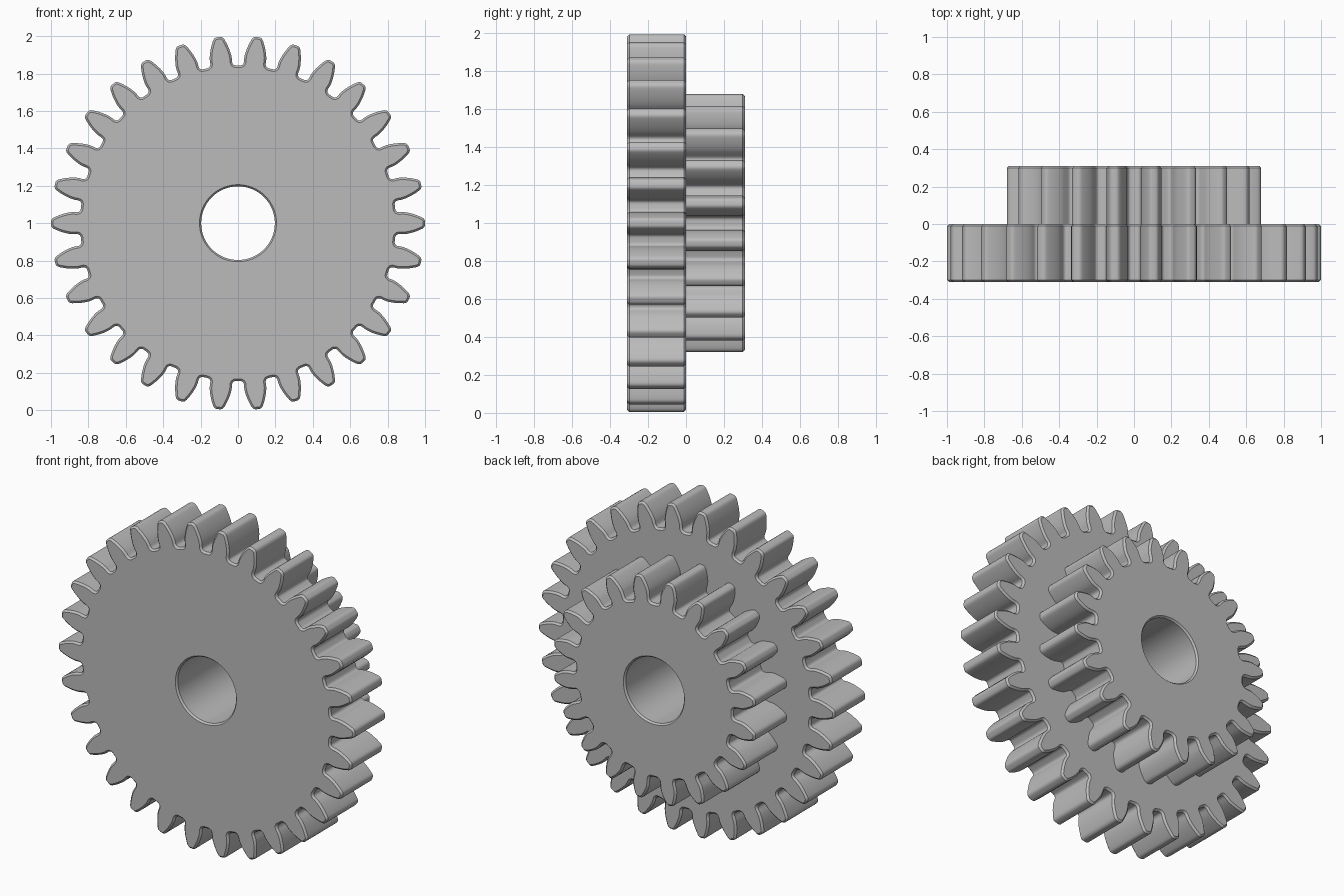
import bpy
import bmesh
from math import pi, sin, cos, tan, acos, sqrt, radians
from mathutils import Vector

if "Cube" in bpy.data.objects:
    bpy.data.objects.remove(bpy.data.objects["Cube"], do_unlink=True)

MODULE = 0.0625
PRESSURE = radians(20)
CHAMFER = 0.011
BORE = 0.197
BORE_SEGMENTS = 64

grey = bpy.data.materials.new("plain grey")
grey.use_nodes = True
grey.diffuse_color = (0.5, 0.5, 0.5, 1)
grey.node_tree.nodes["Principled BSDF"].inputs["Base Color"].default_value = (0.5, 0.5, 0.5, 1)


def polar(r, a):
    return Vector((r * cos(a), r * sin(a)))


def curve(a, b, c, steps):
    """Rounded corner from a to c, pulled towards b."""
    return [a * (1 - t) ** 2 + b * 2 * t * (1 - t) + c * t * t
            for t in (i / steps for i in range(steps + 1))]


def half_tooth(teeth):
    """One flank with root fillet and rounded tip, tooth centred on angle 0."""
    pitch_r = MODULE * teeth / 2
    tip_r, root_r, base_r = pitch_r + MODULE, pitch_r - 1.5 * MODULE, pitch_r * cos(PRESSURE)

    def flank(r):
        a = acos(min(1, base_r / r))
        return pi / (2 * teeth) + tan(PRESSURE) - PRESSURE - (tan(a) - a)

    foot = flank(base_r)
    gap = pi / teeth
    tip = polar(tip_r, flank(tip_r))
    pts = [polar(tip_r, 0)]
    pts += curve(polar(tip_r, flank(tip_r) * 0.35), tip,
                 polar(tip_r - 0.016, flank(tip_r - 0.016)), 5)
    for i in range(1, 8):
        r = tip_r - 0.016 + (base_r - tip_r + 0.016) * i / 7
        pts.append(polar(r, flank(r)))
    pts += curve(polar(root_r + 0.025, foot), polar(root_r, foot),
                 polar(root_r, foot + (gap - foot) * 0.7), 6)
    return pts


def gear_outline(teeth, turn):
    half = half_tooth(teeth)
    tooth = [Vector((p.x, -p.y)) for p in reversed(half[1:])] + half
    outline = []
    for k in range(teeth):
        a = turn + 2 * pi * k / teeth
        outline += [Vector((p.x * cos(a) - p.y * sin(a), p.x * sin(a) + p.y * cos(a)))
                    for p in tooth]
    return outline


def shrink(outline, d):
    """Move every point inwards, square to the outline."""
    result = []
    for i, p in enumerate(outline):
        along = (outline[(i + 1) % len(outline)] - outline[i - 1]).normalized()
        result.append(p + Vector((-along.y, along.x)) * d)
    return result


def circle(r):
    return [polar(r, 2 * pi * i / BORE_SEGMENTS) for i in range(BORE_SEGMENTS)]


def make_wall(bm, rings):
    """Skin a stack of (outline, y) rings; return the edges of both ends."""
    loops = [[bm.verts.new((p.x, y, p.y + 1)) for p in pts] for pts, y in rings]
    n = len(loops[0])
    for lower, upper in zip(loops, loops[1:]):
        for i in range(n):
            j = (i + 1) % n
            bm.faces.new((lower[i], lower[j], upper[j], upper[i]))
    return [[bm.edges.get((lp[i], lp[(i + 1) % n])) for i in range(n)]
            for lp in (loops[0], loops[-1])]


def make_gear(name, teeth, turn, front, back, front_edge, back_edge, bore_front, bore_back):
    bm = bmesh.new()
    full = gear_outline(teeth, turn)
    small = shrink(full, CHAMFER)

    # Toothed rim and bore, chamfered at the exposed ends
    def stack(main, cut, at_front, at_back):
        rings = [(cut, front), (main, front + CHAMFER)] if at_front else [(main, front)]
        rings += [(main, back - CHAMFER), (cut, back)] if at_back else [(main, back)]
        return make_wall(bm, rings)

    rim = stack(full, small, front_edge, back_edge)
    bore = stack(circle(BORE), circle(BORE + 0.009), bore_front, bore_back)

    # Flat end faces; the end seated against another gear stays open
    for end, wanted in ((0, front_edge), (1, back_edge)):
        if wanted:
            bmesh.ops.triangle_fill(bm, use_beauty=True, edges=rim[end] + bore[end],
                                    normal=(0, 1 if end else -1, 0))
    bmesh.ops.recalc_face_normals(bm, faces=bm.faces)
    mesh = bpy.data.meshes.new(name)
    bm.to_mesh(mesh)
    bm.free()
    mesh.materials.append(grey)
    obj = bpy.data.objects.new(name, mesh)
    bpy.context.collection.objects.link(obj)
    bpy.ops.object.select_all(action='DESELECT')
    obj.select_set(True)
    bpy.context.view_layer.objects.active = obj
    bpy.ops.object.shade_smooth_by_angle(angle=radians(30))


# Large front gear and small rear gear on a shared bore
make_gear("large_gear", 30, 0, -0.31, 0, True, True, True, False)
make_gear("small_gear", 20, pi / 20, 0, 0.31, False, True, False, True)
